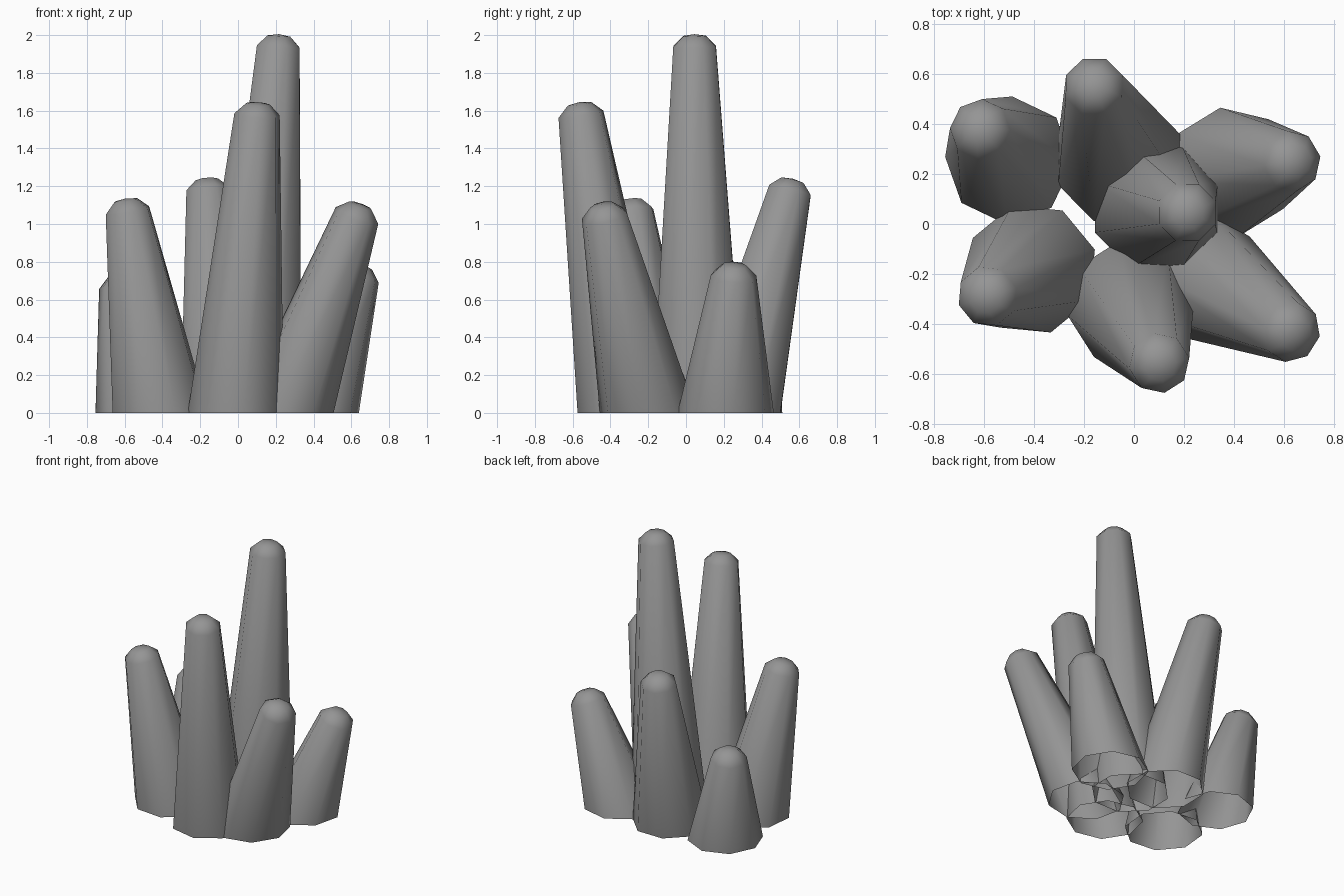
import bpy, bmesh, math
from mathutils import Vector

if "Cube" in bpy.data.objects:
    bpy.data.objects.remove(bpy.data.objects["Cube"])

SIDES = 8

# name, base centre, base radius, tip centre, ring phase in degrees
COLUMNS = [
    ("tall_centre_column", (0.09, 0.065), 0.265, (0.217, 0.045, 2.00), 22),
    ("back_column", (-0.057, 0.255), 0.265, (-0.165, 0.565, 1.235), 22),
    ("back_left_column", (-0.50, 0.255), 0.255, (-0.625, 0.39, 0.735), -3),
    ("back_right_column", (0.385, 0.21), 0.258, (0.65, 0.255, 0.785), 9),
    ("front_left_column", (-0.41, -0.18), 0.265, (-0.595, -0.295, 1.13), 17),
    ("front_column", (-0.012, -0.32), 0.258, (0.105, -0.565, 1.64), 10),
    ("front_right_column", (0.25, -0.20), 0.26, (0.65, -0.445, 1.10), 35),
]

grey = bpy.data.materials.new("dark_grey")
grey.diffuse_color = (0.3, 0.3, 0.3, 1)
grey.use_nodes = True
grey.node_tree.nodes["Principled BSDF"].inputs["Base Color"].default_value = grey.diffuse_color


def column(name, base, radius, tip, phase):
    base, tip = Vector((*base, 0)), Vector(tip)
    axis = (tip - base).normalized()
    tilt = Vector((0, 0, 1)).rotation_difference(axis)
    # flat base ring, then shoulder and cap rings square to the axis
    rings = [(base, radius, None),
             (tip - axis * 0.06, 0.122, tilt),
             (tip - axis * 0.005, 0.065, tilt)]
    bm = bmesh.new()
    loops = []
    for centre, r, rot in rings:
        loop = []
        for i in range(SIDES):
            a = math.radians(phase) + math.tau * i / SIDES
            p = Vector((r * math.cos(a), r * math.sin(a), 0))
            if rot:
                p.rotate(rot)
            loop.append(bm.verts.new(centre + p))
        loops.append(loop)
    for lo, hi in zip(loops, loops[1:]):
        for i in range(SIDES):
            j = (i + 1) % SIDES
            bm.faces.new((lo[i], lo[j], hi[j], hi[i]))
    # slightly domed cap
    apex = bm.verts.new(tip + axis * 0.005)
    for i in range(SIDES):
        bm.faces.new((loops[-1][i], loops[-1][(i + 1) % SIDES], apex))
    for f in bm.faces:
        f.smooth = True
    mesh = bpy.data.meshes.new(name)
    bm.to_mesh(mesh)
    bm.free()
    mesh.materials.append(grey)
    obj = bpy.data.objects.new(name, mesh)
    bpy.context.collection.objects.link(obj)


# leaning open-bottomed columns
for spec in COLUMNS:
    column(*spec)
